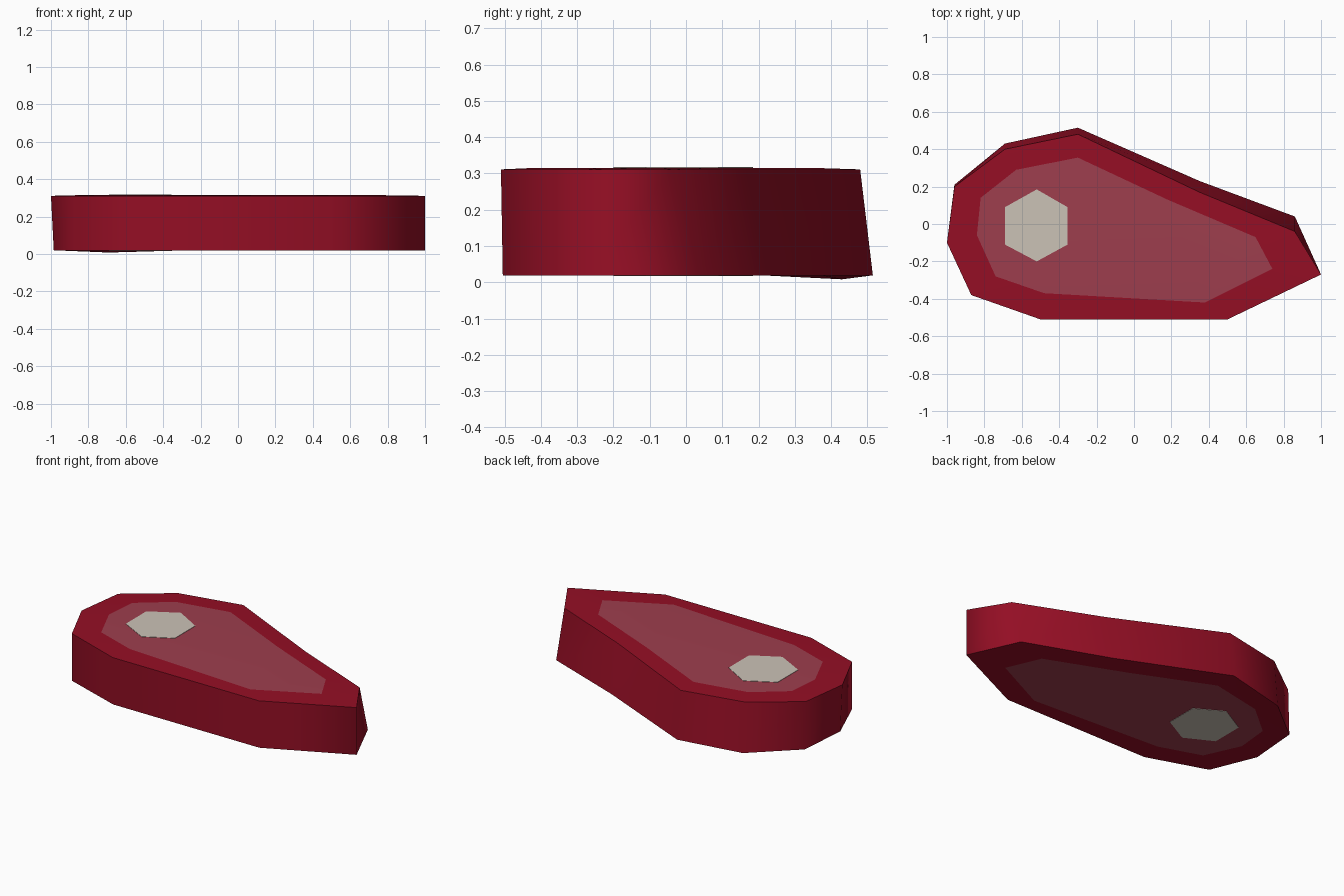
import bpy
import bmesh

cube = bpy.data.objects.get("Cube")
if cube:
    bpy.data.objects.remove(cube, do_unlink=True)


def make_material(name, r, g, b):
    mat = bpy.data.materials.new(name)
    mat.use_nodes = True
    mat.diffuse_color = (r, g, b, 1)
    mat.node_tree.nodes["Principled BSDF"].inputs["Base Color"].default_value = (r, g, b, 1)
    return mat


dark_red = make_material("dark red", 0.30, 0.0045, 0.018)
muted_pink = make_material("muted pink", 0.34, 0.048, 0.075)
bone_white = make_material("bone white", 0.60, 0.54, 0.47)


def add_object(name, bm, materials):
    bmesh.ops.recalc_face_normals(bm, faces=bm.faces[:])
    mesh = bpy.data.meshes.new(name)
    bm.to_mesh(mesh)
    bm.free()
    for mat in materials:
        mesh.materials.append(mat)
    obj = bpy.data.objects.new(name, mesh)
    bpy.context.collection.objects.link(obj)
    return obj


def loft(bm, loops):
    """Bridge closed loops in order and cap both ends."""
    rings = [[bm.verts.new(p) for p in loop] for loop in loops]
    for low, high in zip(rings, rings[1:]):
        for i in range(len(low)):
            j = (i + 1) % len(low)
            bm.faces.new((low[i], low[j], high[j], high[i]))
    bm.faces.new(rings[0])
    bm.faces.new(rings[-1])
    return rings


# Outline of the slab and of the paler centre, point for point
outer = [(1, -0.27), (0.86, -0.04), (0.35, 0.17), (-0.30, 0.48), (-0.69, 0.40),
         (-0.96, 0.20), (-1, -0.10), (-0.87, -0.38), (-0.5, -0.51), (0.5, -0.51)]
inner = [(0.74, -0.24), (0.65, -0.07), (0.18, 0.13), (-0.30, 0.355), (-0.63, 0.29),
         (-0.82, 0.14), (-0.84, -0.06), (-0.74, -0.28), (-0.48, -0.37), (0.38, -0.42)]
# The back wall flares out toward the underside
flare = [0, 0.08, 0.06, 0.035, 0.03, 0.01, 0, 0, 0.005, 0.005]

TOP, RIM, BASE = 0.315, 0.311, 0.019
base_outer = [(max(x, -0.985), y + f, BASE) for (x, y), f in zip(outer, flare)]
base_outer[4] = (*base_outer[4][:2], 0.008)  # sagging back corner
base_inner = [(x, y + f / 2, BASE) for (x, y), f in zip(inner, flare)]

# Meat slab: pale centres on both caps, smooth walls with crisp rims
bm = bmesh.new()
loft(bm, [base_inner, base_outer,
          [(x, y, RIM) for x, y in outer],
          [(x, y, TOP) for x, y in inner]])
bm.normal_update()
for face in bm.faces:
    face.material_index = 1 if len(face.verts) > 4 else 0
    face.smooth = True
bmesh.ops.recalc_face_normals(bm, faces=bm.faces[:])
for edge in bm.edges:
    steep = [abs(f.normal.z) < 0.7 for f in edge.link_faces]
    edge.smooth = steep[0] == steep[1]
add_object("meat_slab", bm, [dark_red, muted_pink])

# Hexagonal bone running through the slab, just proud of both caps
hexagon = [(-0.52, 0.185), (-0.69, 0.09), (-0.69, -0.11),
           (-0.52, -0.20), (-0.355, -0.11), (-0.355, 0.09)]
bm = bmesh.new()
loft(bm, [[(x, y, z) for x, y in hexagon] for z in (BASE - 0.002, TOP + 0.002)])
add_object("bone", bm, [bone_white])
